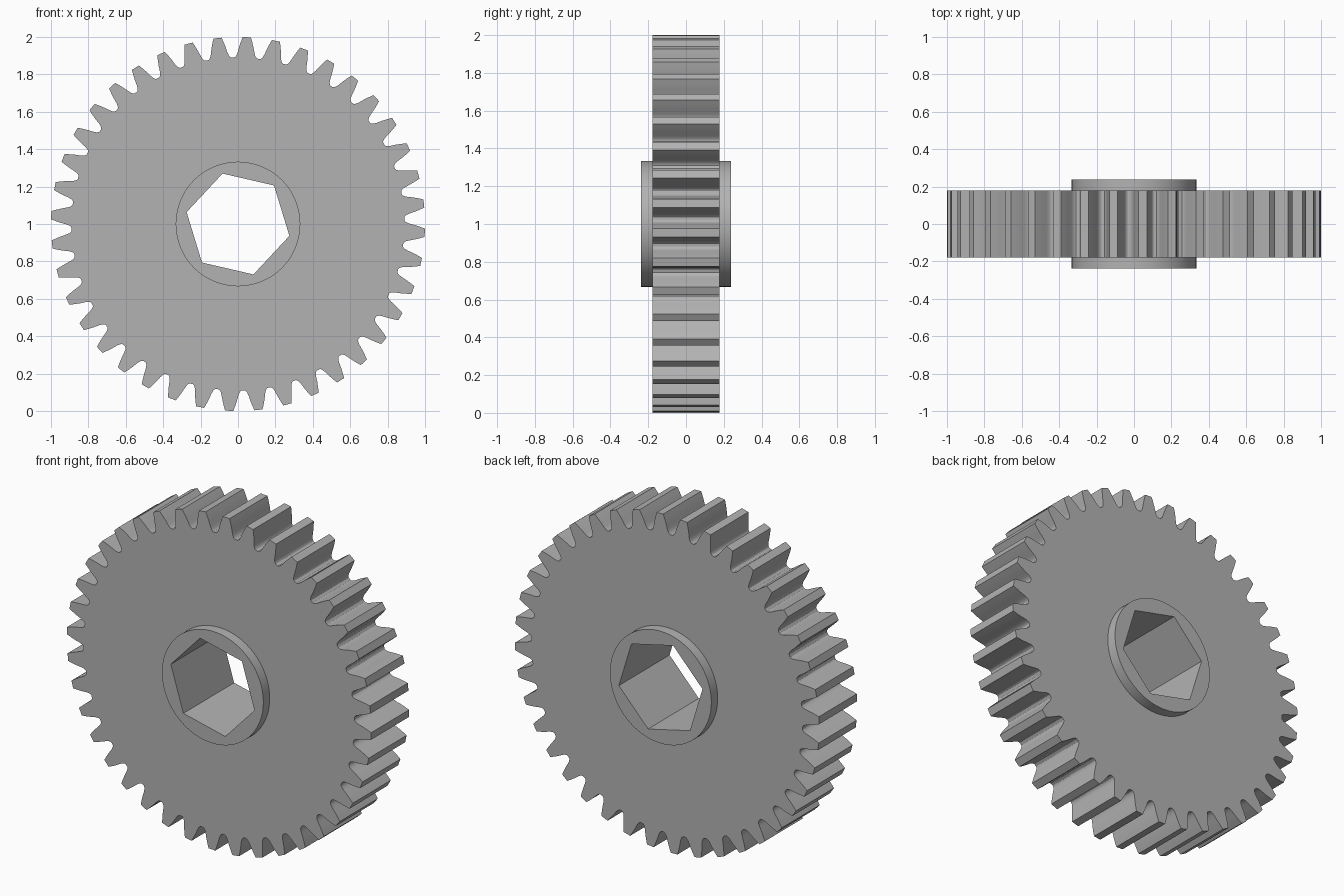
import bpy, bmesh
from math import cos, sin, pi, radians

cube = bpy.data.objects.get("Cube")
if cube:
    bpy.data.objects.remove(cube, do_unlink=True)

TEETH = 40
HUB_RADIUS = 0.333
HEX_RADIUS = 0.282
HEX_TURN = radians(47)

grey = bpy.data.materials.new("plain grey")
grey.use_nodes = True
colour = (0.45, 0.45, 0.45, 1)
grey.diffuse_color = colour
grey.node_tree.nodes["Principled BSDF"].inputs["Base Color"].default_value = colour


def polar(radius, angle):
    return radius * cos(angle), radius * sin(angle)


def ring(name, outer, inner, half_depth):
    """Closed ring between two matching outlines, extruded along y."""
    bm = bmesh.new()
    loops = [[bm.verts.new((x, y, z + 1)) for x, z in outline]
             for outline, y in ((outer, -half_depth), (outer, half_depth),
                                (inner, half_depth), (inner, -half_depth))]
    count = len(outer)
    for k, loop in enumerate(loops):
        following = loops[(k + 1) % 4]
        for i in range(count):
            j = (i + 1) % count
            bm.faces.new((loop[i], loop[j], following[j], following[i]))
    bmesh.ops.recalc_face_normals(bm, faces=bm.faces)
    mesh = bpy.data.meshes.new(name)
    bm.to_mesh(mesh)
    bm.free()
    mesh.materials.append(grey)
    obj = bpy.data.objects.new(name, mesh)
    bpy.context.collection.objects.link(obj)
    bpy.ops.object.select_all(action='DESELECT')
    obj.select_set(True)
    bpy.context.view_layer.objects.active = obj
    bpy.ops.object.shade_smooth_by_angle(angle=radians(28))
    return obj


# Toothed wheel: one flank as (radius, half width), mirrored for each tooth
flank = [(0.89, 0.062), (0.894, 0.056), (0.903, 0.050), (0.918, 0.045),
         (0.945, 0.039), (0.973, 0.031), (1.0, 0.022)]
tooth = [(r, -w / r) for r, w in flank] + [(r, w / r) for r, w in reversed(flank)]
first = radians(87.3)
wheel = [(r, first + t * 2 * pi / TEETH + a) for t in range(TEETH) for r, a in tooth]
ring("gear_wheel",
     [polar(r, a) for r, a in wheel],
     [polar(HUB_RADIUS - 0.01, a) for r, a in wheel], 0.178)

# Raised round hub with a hexagonal bore
steps = 120
angles = [i * 2 * pi / steps for i in range(steps)]
apothem = HEX_RADIUS * cos(pi / 6)
ring("hex_hub",
     [polar(HUB_RADIUS, a + HEX_TURN) for a in angles],
     [polar(apothem / cos(a % (pi / 3) - pi / 6), a + HEX_TURN) for a in angles], 0.238)
